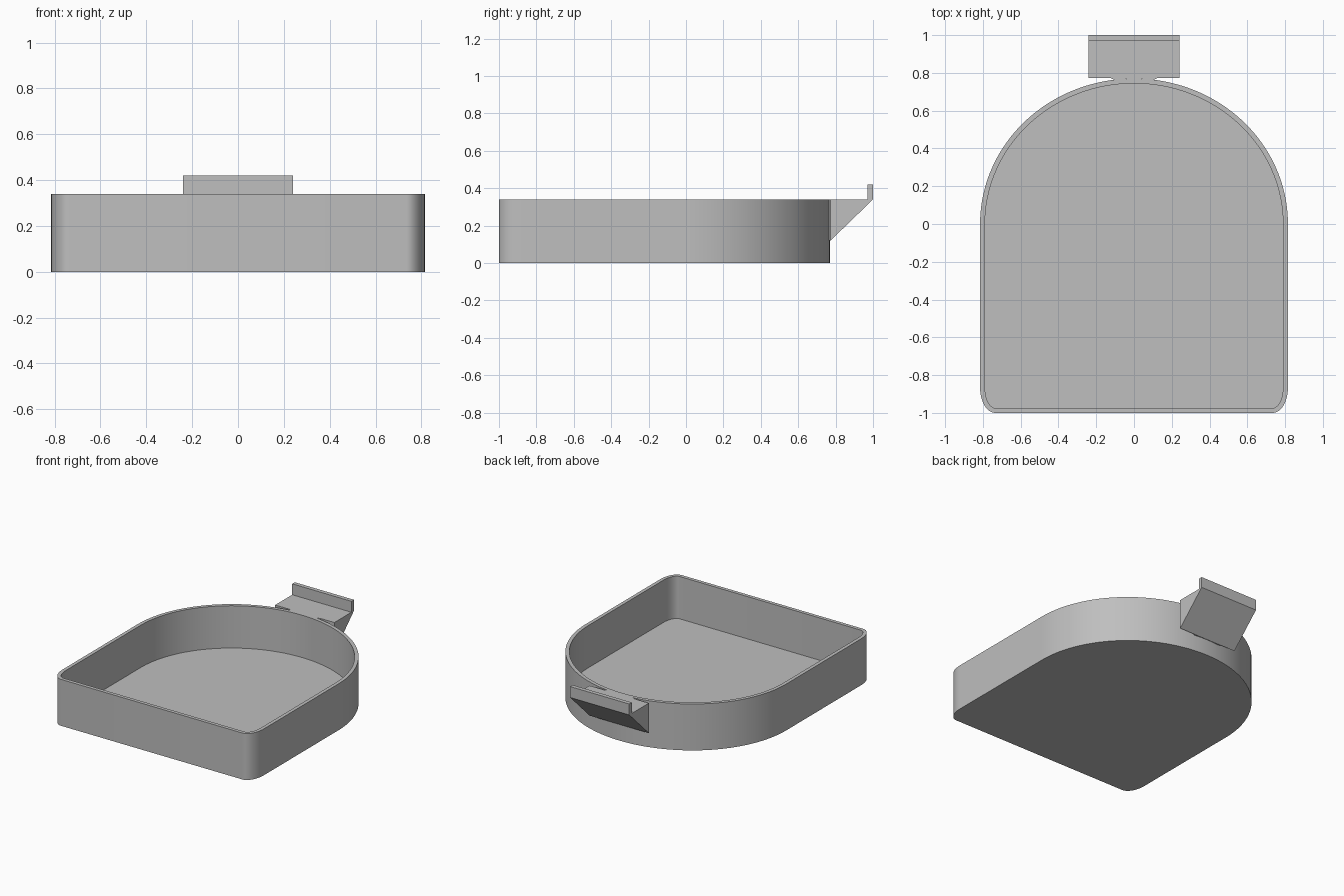
import bpy, bmesh
from math import sin, cos, pi
from mathutils import Vector

cube = bpy.data.objects.get("Cube")
if cube:
    bpy.data.objects.remove(cube)

grey = bpy.data.materials.new("plain grey")
grey.use_nodes = True
grey.diffuse_color = (0.52, 0.52, 0.52, 1)
grey.node_tree.nodes["Principled BSDF"].inputs["Base Color"].default_value = (0.52, 0.52, 0.52, 1)

HEIGHT, FLOOR = 0.34, 0.03
WIDTH, DEPTH, WALL = 0.815, 0.77, 0.026   # half width and depth of the rounded back


def finish(name, bm, smooth=False):
    bmesh.ops.recalc_face_normals(bm, faces=bm.faces)
    mesh = bpy.data.meshes.new(name)
    bm.to_mesh(mesh)
    bm.free()
    mesh.materials.append(grey)
    obj = bpy.data.objects.new(name, mesh)
    bpy.context.collection.objects.link(obj)
    if smooth:
        bpy.ops.object.select_all(action="DESELECT")
        obj.select_set(True)
        bpy.context.view_layer.objects.active = obj
        bpy.ops.object.shade_smooth_by_angle(angle=pi / 6)
    return obj


def prism(name, points, offset):
    bm = bmesh.new()
    face = bm.faces.new([bm.verts.new(p) for p in points])
    top = bmesh.ops.extrude_face_region(bm, geom=[face])["geom"]
    bmesh.ops.translate(bm, vec=Vector(offset),
                        verts=[v for v in top if isinstance(v, bmesh.types.BMVert)])
    # extruding keeps the first cap, so the prism is closed
    return finish(name, bm)


def arc(cx, cy, rx, ry, start, end, steps):
    angles = [start + (end - start) * i / steps for i in range(steps + 1)]
    return [(cx + rx * cos(a), cy + ry * sin(a)) for a in angles]


def outline(inset):
    # half-ellipse back, straight sides, rounded front corners
    w, d, front = WIDTH - inset, DEPTH - inset, -1 + inset
    rx, ry = 0.08 - inset, 0.135 - inset
    return (arc(0, 0, w, d, 0, pi, 96)
            + arc(-w + rx, front + ry, rx, ry, pi, 1.5 * pi, 12)
            + arc(w - rx, front + ry, rx, ry, 1.5 * pi, 2 * pi, 12))


# Open tray: outer wall, rim, inner wall and floor
bm = bmesh.new()
rings = [[bm.verts.new((x, y, z)) for x, y in outline(inset)]
         for inset, z in ((0, 0), (0, HEIGHT), (WALL, HEIGHT), (WALL, FLOOR))]
for a, b in zip(rings, rings[1:]):
    for i in range(len(a)):
        bm.faces.new((a[i - 1], a[i], b[i], b[i - 1]))
bm.faces.new(rings[0])
bm.faces.new(rings[-1])
finish("tray", bm, smooth=True)

# Hook at the back: sloped underside with an upright lip
HALF, BACK, BOTTOM = 0.24, 0.773, 0.12
profile = [(BACK, BOTTOM), (1, HEIGHT), (1, 0.42), (0.97, 0.42), (0.97, HEIGHT), (BACK, HEIGHT)]
prism("hook", [(-HALF, y, z) for y, z in profile], (2 * HALF, 0, 0))

# Narrow neck filling the gap between the tray wall and the hook
neck = arc(0, 0, WIDTH, DEPTH, pi / 2 - 0.13, pi / 2 + 0.13, 10)
neck += [(-0.125, BACK), (0.125, BACK)]
prism("hook_neck", [(x, y, BOTTOM) for x, y in neck], (0, 0, HEIGHT - BOTTOM))
